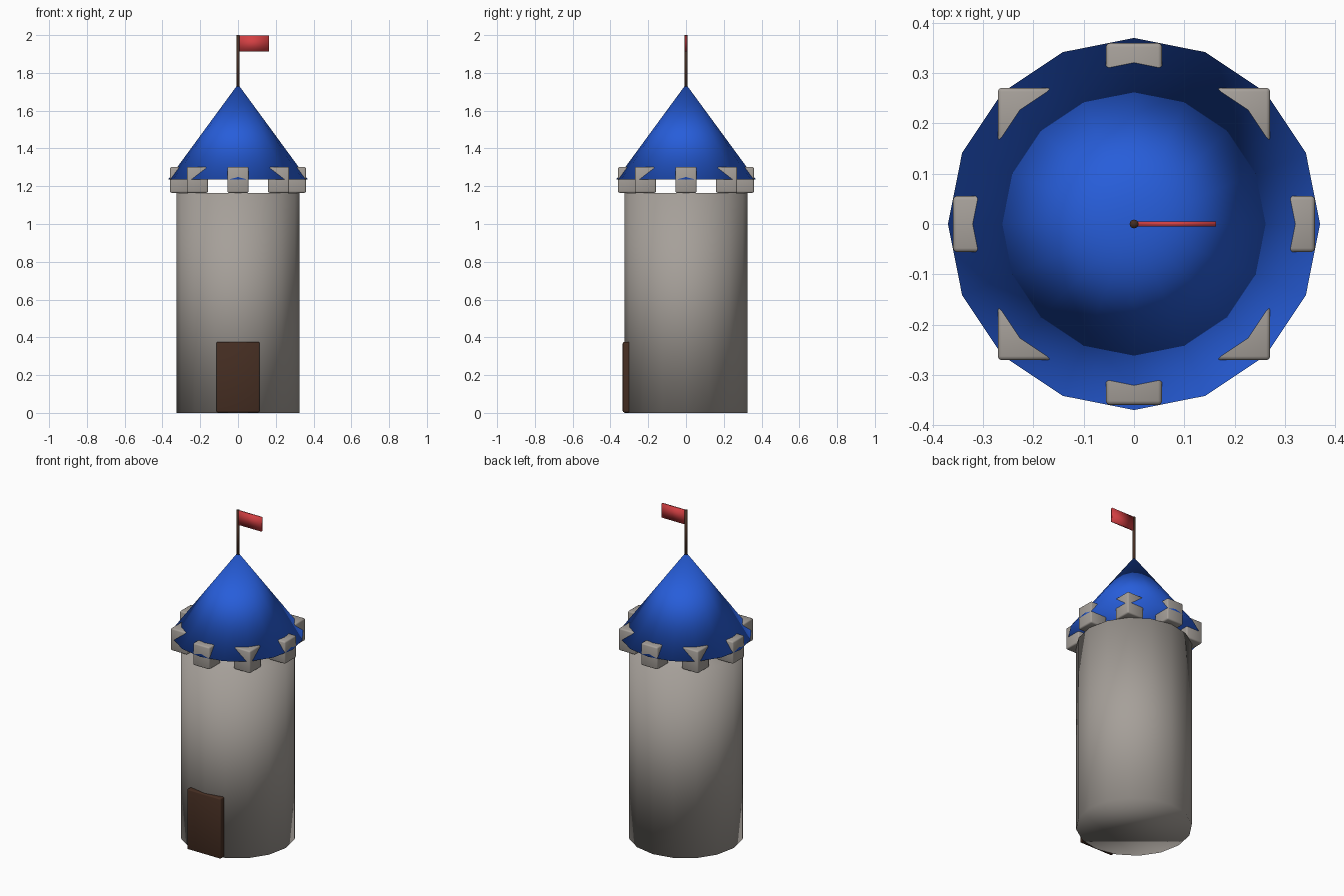
import bpy
import bmesh
import math
from mathutils import Matrix, Vector

cube = bpy.data.objects.get("Cube")
if cube:
    bpy.data.objects.remove(cube, do_unlink=True)


def material(name, rgb):
    mat = bpy.data.materials.new(name)
    mat.use_nodes = True
    color = (*rgb, 1.0)
    mat.diffuse_color = color
    mat.node_tree.nodes["Principled BSDF"].inputs["Base Color"].default_value = color
    return mat


stone = material("grey_stone", (0.38, 0.35, 0.32))
blue = material("blue_roof", (0.02, 0.11, 0.70))
wood = material("dark_wood", (0.06, 0.027, 0.016))
red = material("red_cloth", (0.65, 0.05, 0.055))


def finish(name, bm, mat, bevel=0.0):
    """Turn a bmesh into a fully smooth-shaded object."""
    for face in bm.faces:
        face.smooth = True
    mesh = bpy.data.meshes.new(name)
    bm.to_mesh(mesh)
    bm.free()
    mesh.materials.append(mat)
    obj = bpy.data.objects.new(name, mesh)
    bpy.context.collection.objects.link(obj)
    if bevel:
        mod = obj.modifiers.new("soft_edges", "BEVEL")
        mod.width = bevel
        mod.segments = 2
    return obj


def cone(name, mat, sides, r_low, r_top, z_low, z_top):
    bm = bmesh.new()
    place = Matrix.Translation((0, 0, (z_low + z_top) / 2))
    bmesh.ops.create_cone(bm, cap_ends=True, segments=sides, radius1=r_low,
                          radius2=r_top, depth=z_top - z_low, matrix=place)
    bmesh.ops.remove_doubles(bm, verts=bm.verts, dist=0.0001)
    return finish(name, bm, mat)


def box(name, mat, low, high, bevel=0.0):
    low, high = Vector(low), Vector(high)
    bm = bmesh.new()
    place = Matrix.Translation((low + high) / 2) @ Matrix.Diagonal((*(high - low), 1))
    bmesh.ops.create_cube(bm, size=1, matrix=place)
    return finish(name, bm, mat, bevel)


# Round tower and roof
cone("tower_wall", stone, 16, 0.325, 0.325, 0.0, 1.165)
cone("roof", blue, 16, 0.37, 0.0, 1.235, 1.74)

# Ring of axis-aligned battlement blocks
ring, half = 0.304, 0.056
for i in range(8):
    angle = i * math.tau / 8
    x, y = ring * math.cos(angle), ring * math.sin(angle)
    box(f"battlement_{i + 1}", stone, (x - half, y - half, 1.165),
        (x + half, y + half, 1.302), 0.008)

# Door
box("door", wood, (-0.115, -0.335, 0.003), (0.115, -0.275, 0.375), 0.007)

# Flagpole and flag
cone("flagpole", wood, 8, 0.009, 0.009, 1.70, 2.0)
box("flag", red, (0.0, -0.005, 1.912), (0.163, 0.005, 1.999))
